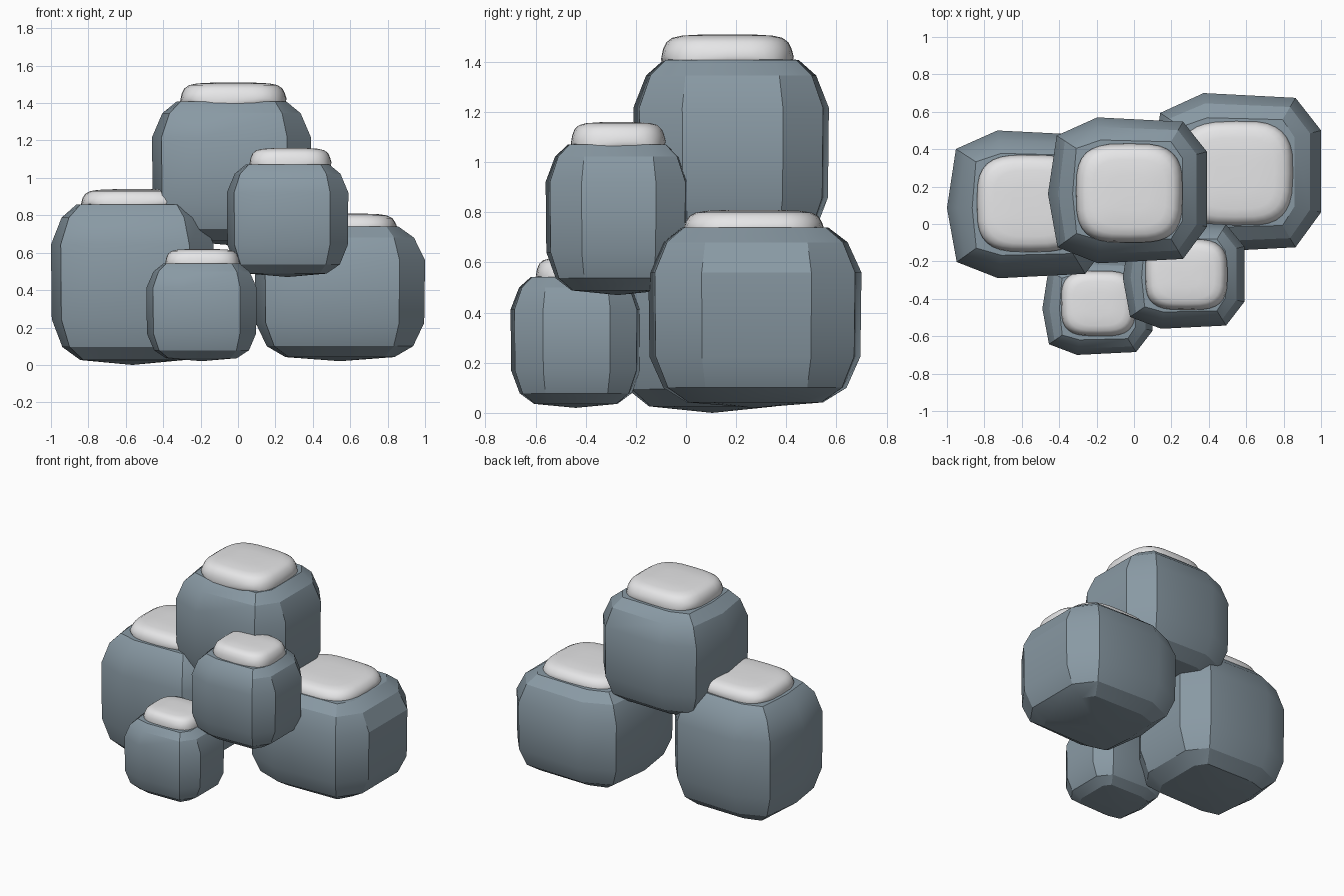
import bpy, bmesh, math

cube = bpy.data.objects.get("Cube")
if cube:
    bpy.data.objects.remove(cube, do_unlink=True)


def material(name, color):
    m = bpy.data.materials.new(name)
    m.use_nodes = True
    m.diffuse_color = color
    bsdf = m.node_tree.nodes["Principled BSDF"]
    bsdf.inputs["Base Color"].default_value = color
    bsdf.inputs["Roughness"].default_value = 0.8
    return m


STONE = material("blue grey stone", (0.25, 0.32, 0.37, 1))
SNOW = material("white snow", (0.8, 0.8, 0.81, 1))

# Plan outline of every boulder, in half-widths
PLAN = [(-1, -0.05), (-0.88, -0.78), (-0.37, -1), (0.7, -0.94), (1, -0.5),
        (1, 0.53), (0.7, 0.94), (-0.38, 1), (-0.89, 0.75)]
# Boulder profile: (height fraction, width fraction)
PROFILE = [(0.03, 0.64), (0.11, 0.86), (0.28, 0.99), (0.74, 1), (0.905, 0.87), (0.985, 0.69)]
# Snow profile: (height fraction, width fraction)
SNOW_PROFILE = [(-0.35, 0.96), (0.05, 1), (0.4, 0.97), (0.68, 0.92), (0.86, 0.83), (0.95, 0.68), (1, 0.35)]


def loft(name, rings, bottom, top, mat, angle):
    """Skin a stack of rings and close both ends with a fan to a point."""
    bm = bmesh.new()
    rows = [[bm.verts.new(p) for p in ring] for ring in rings]
    n = len(rows[0])
    low, high = bm.verts.new(bottom), bm.verts.new(top)
    for i in range(n):
        j = (i + 1) % n
        for a, b in zip(rows, rows[1:]):
            bm.faces.new((a[i], a[j], b[j], b[i]))
        bm.faces.new((low, rows[0][j], rows[0][i]))
        bm.faces.new((high, rows[-1][i], rows[-1][j]))
    bmesh.ops.recalc_face_normals(bm, faces=bm.faces)
    mesh = bpy.data.meshes.new(name)
    bm.to_mesh(mesh)
    bm.free()
    mesh.materials.append(mat)
    ob = bpy.data.objects.new(name, mesh)
    bpy.context.collection.objects.link(ob)
    bpy.ops.object.select_all(action="DESELECT")
    ob.select_set(True)
    bpy.context.view_layer.objects.active = ob
    bpy.ops.object.shade_smooth_by_angle(angle=math.radians(angle))


def squeeze(v, s):
    """Pull in outer points more than inner ones, keeping the chamfers steady."""
    return v * (1 - (1 - s) * abs(v))


def boulder(name, x0, x1, y0, y1, z0, z1):
    cx, cy, hx, hy, h = (x0 + x1) / 2, (y0 + y1) / 2, (x1 - x0) / 2, (y1 - y0) / 2, z1 - z0
    rings = [[(cx + hx * squeeze(px, s), cy + hy * squeeze(py, s), z0 + h * t)
              for px, py in PLAN] for t, s in PROFILE]
    loft(name, rings, (cx, cy, z0), (cx, cy, z1), STONE, 26)


def spow(v, e):
    return math.copysign(abs(v) ** e, v)


def snow_cap(name, x0, x1, y0, y1, z0, z1):
    cx, cy, hx, hy, h = (x0 + x1) / 2, (y0 + y1) / 2, (x1 - x0) / 2, (y1 - y0) / 2, z1 - z0
    count, rings = 32, []
    for k, (t, s) in enumerate(SNOW_PROFILE):
        ring = []
        for i in range(count):
            a = math.tau * i / count
            ripple = 0.1 * h * math.sin(5 * a + 1) if k < 2 else 0
            ring.append((cx + hx * s * spow(math.cos(a), 0.6),
                         cy + hy * s * spow(math.sin(a), 0.6), z0 + h * t + ripple))
        rings.append(ring)
    loft(name, rings, (cx, cy, z0 - h * 0.35), (cx, cy, z1), SNOW, 80)


# Boulder bounds followed by the bounds of the snow lying on it
PILE = {
    "left": ((-1, -0.13, -0.29, 0.5, 0, 0.87), (-0.84, -0.27, -0.15, 0.37, 0.86, 0.94)),
    "right": ((0.09, 1, -0.15, 0.7, 0.02, 0.75), (0.24, 0.85, -0.01, 0.55, 0.73, 0.81)),
    "upper": ((-0.46, 0.39, -0.21, 0.57, 0.64, 1.42), (-0.31, 0.26, -0.1, 0.43, 1.41, 1.51)),
    "middle": ((-0.06, 0.59, -0.56, 0.015, 0.47, 1.08), (0.06, 0.5, -0.46, -0.08, 1.07, 1.16)),
    "small": ((-0.49, 0.1, -0.7, -0.18, 0.02, 0.55), (-0.39, 0.01, -0.6, -0.25, 0.54, 0.62)),
}
for place, (rock, snow) in PILE.items():
    boulder(place + "_boulder", *rock)
    snow_cap(place + "_snow_cap", *snow)
